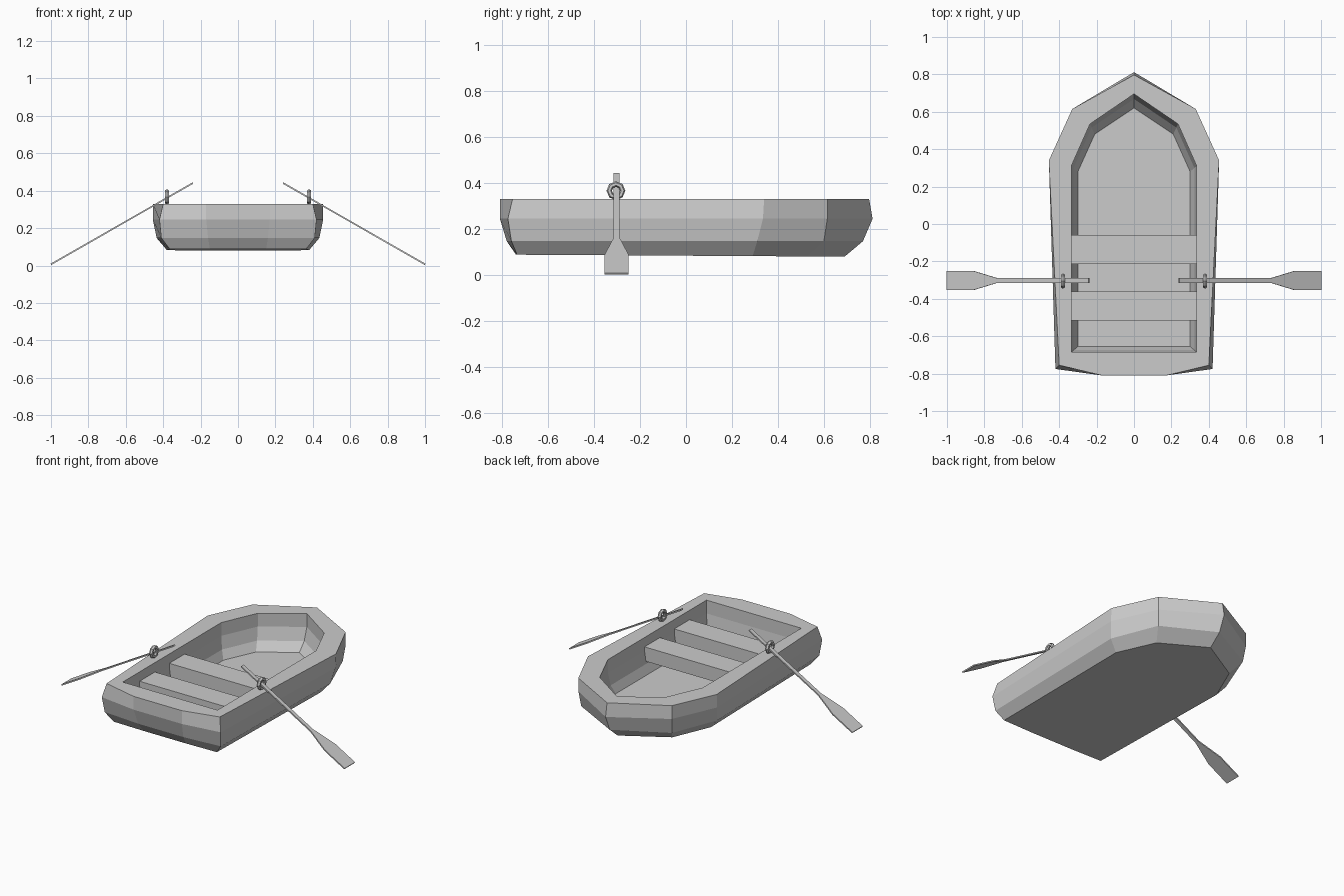
import bpy, bmesh, math
from mathutils import Matrix, Vector

if "Cube" in bpy.data.objects:
    bpy.data.objects.remove(bpy.data.objects["Cube"])


def finish(name, bm):
    bmesh.ops.recalc_face_normals(bm, faces=bm.faces)
    me = bpy.data.meshes.new(name)
    bm.to_mesh(me)
    bm.free()
    ob = bpy.data.objects.new(name, me)
    bpy.context.collection.objects.link(ob)
    return ob


def ring(half, z, tilt=0.0):
    # half outline from stern to bow, mirrored to a closed loop
    pts = half + [(-x, y) for x, y in reversed(half[:-1])]
    return [Vector((x, y, z - tilt * y)) for x, y in pts]


def mix(a, b, t):
    return [(p[0] + (q[0] - p[0]) * t, p[1] + (q[1] - p[1]) * t) for p, q in zip(a, b)]


# Hull: one loft from the floor, up over the rim and down to the bottom
floor = [(.13, -.655), (.30, -.655), (.30, .28), (.21, .48), (0, .62)]
inner = [(.15, -.685), (.335, -.685), (.335, .31), (.235, .535), (0, .695)]
rim = [(.17, -.81), (.40, -.755), (.455, .34), (.33, .615), (0, .797)]
belly = [(.17, -.81), (.42, -.775), (.455, .335), (.33, .615), (0, .812)]
chine = [(.16, -.78), (.41, -.76), (.435, .31), (.32, .60), (0, .77)]
keel = [(.15, -.74), (.365, -.735), (.38, .29), (.275, .53), (0, .69)]
loops = [ring(floor, .11), ring(mix(inner, floor, .35), .165), ring(inner, .245),
         ring(inner, .33), ring(rim, .33), ring(belly, .245),
         ring(chine, .147), ring(keel, .084, .006)]
bm = bmesh.new()
rows = [[bm.verts.new(p) for p in r] for r in loops]
n = len(rows[0])
for a, b in zip(rows, rows[1:]):
    for i in range(n):
        j = (i + 1) % n
        bm.faces.new((a[i], a[j], b[j], b[i]))
bm.faces.new(rows[0])
bm.faces.new(rows[-1])
finish("hull", bm)

# Bench seats
for name, y in (("front_seat", -.1375), ("rear_seat", -.4375)):
    bm = bmesh.new()
    bmesh.ops.create_cube(bm, size=1, matrix=Matrix.Translation((0, y, .225))
                          @ Matrix.Diagonal((.672, .155, .09, 1)))
    finish(name, bm)

for side, s in (("right", 1), ("left", -1)):
    # Oar: flat profile from handle to blade, thickened and tipped down
    prof = [(0, .0125), (.565, .0125), (.715, .052), (.875, .052)]
    prof += [(u, -v) for u, v in reversed(prof)]
    bm = bmesh.new()
    f = bm.faces.new([bm.verts.new((u, v, -.004)) for u, v in prof])
    ext = bmesh.ops.extrude_face_region(bm, geom=[f])
    bmesh.ops.translate(bm, vec=(0, 0, .008),
                        verts=[g for g in ext["geom"] if isinstance(g, bmesh.types.BMVert)])
    bm.transform(Matrix.Diagonal((s, 1, 1, 1)) @ Matrix.Translation((.241, -.302, .441))
                 @ Matrix.Rotation(math.radians(29.8), 4, 'Y'))
    finish(side + "_oar", bm)

    # Oarlock ring standing on the rim
    bpy.ops.mesh.primitive_torus_add(major_segments=8, minor_segments=6, major_radius=.029,
                                     minor_radius=.012, location=(s * .38, -.305, .367),
                                     rotation=(0, math.pi / 2, 0))
    bpy.context.object.name = side + "_oarlock"
